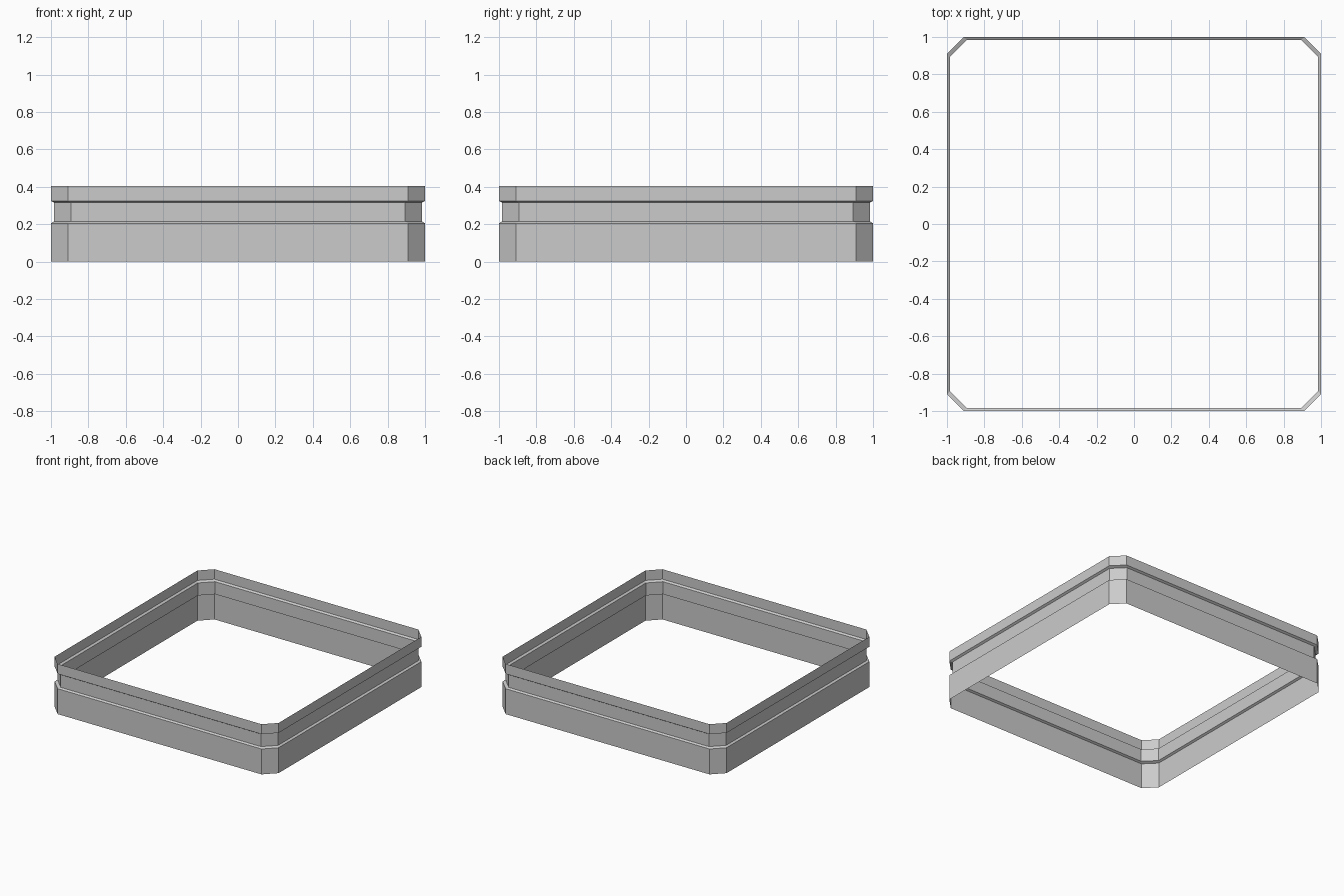
import bpy, bmesh

if "Cube" in bpy.data.objects:
    bpy.data.objects.remove(bpy.data.objects["Cube"])

# Wall profile, bottom to top: (inward shift, height)
PROFILE = [(0, 0), (0, 0.205), (0.016, 0.214), (0.016, 0.315), (0, 0.325), (0, 0.405)]
HALF, CORNER = 1.0, 0.91


def outline(shift):
    """Square with chamfered corners, counter-clockwise."""
    a, b = HALF - shift, CORNER - shift
    pts = []
    p, q = (a, -b), (a, b)
    for _ in range(4):
        pts += [p, q]
        p, q = (-p[1], p[0]), (-q[1], q[0])
    return pts


# Thin open frame wall with a groove running around it
bm = bmesh.new()
rings = [[bm.verts.new((x, y, z)) for x, y in outline(s)] for s, z in PROFILE]
for low, high in zip(rings, rings[1:]):
    for i in range(8):
        j = (i + 1) % 8
        bm.faces.new((low[i], low[j], high[j], high[i]))

mesh = bpy.data.meshes.new("grooved_frame")
bm.to_mesh(mesh)
bm.free()
frame = bpy.data.objects.new("grooved_frame", mesh)
bpy.context.collection.objects.link(frame)
